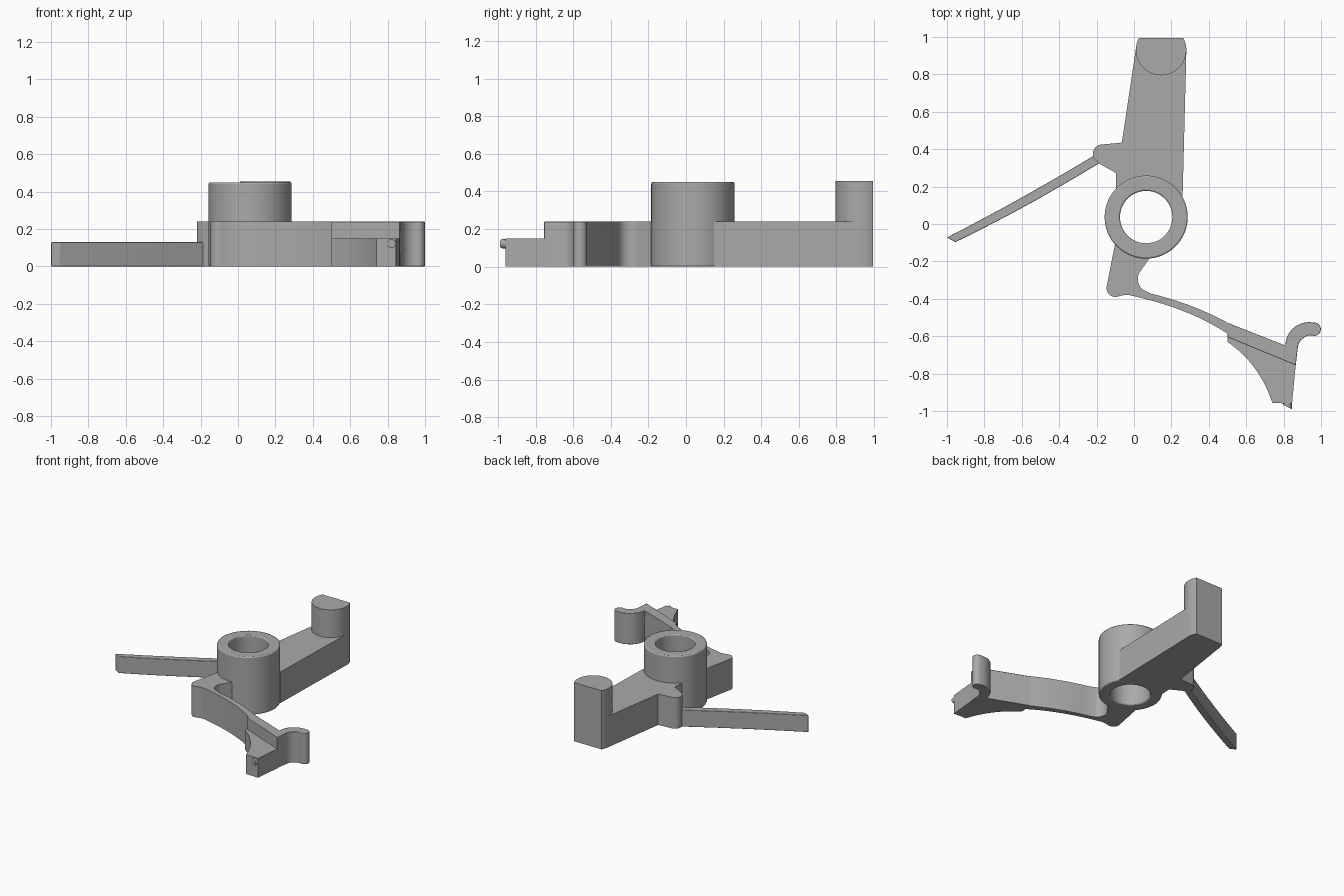
import bpy, bmesh
from math import sin, cos, radians, pi

cube = bpy.data.objects.get("Cube")
if cube:
    bpy.data.objects.remove(cube, do_unlink=True)

grey = bpy.data.materials.new("plain grey")
grey.use_nodes = True
colour = (0.4, 0.4, 0.4, 1)
grey.diffuse_color = colour
grey.node_tree.nodes["Principled BSDF"].inputs["Base Color"].default_value = colour

HUB = (0.065, 0.037)
BODY_TOP = 0.24


def arc(centre, r, start, end, steps=16):
    """Points on an arc, angles in degrees."""
    out = []
    for i in range(steps + 1):
        a = radians(start + (end - start) * i / steps)
        out.append((centre[0] + r * cos(a), centre[1] + r * sin(a)))
    return out


def curve(p, q, s, steps=10):
    """Gently bent edge from p through q to s."""
    out = []
    for i in range(steps + 1):
        t = i / steps
        a, b, c = (1 - t) * (1 - 2 * t), 4 * t * (1 - t), t * (2 * t - 1)
        out.append(tuple(a * p[k] + b * q[k] + c * s[k] for k in (0, 1)))
    return out


def finish(name, bm, bevel):
    bmesh.ops.recalc_face_normals(bm, faces=bm.faces)
    mesh = bpy.data.meshes.new(name)
    bm.to_mesh(mesh)
    bm.free()
    mesh.materials.append(grey)
    obj = bpy.data.objects.new(name, mesh)
    bpy.context.collection.objects.link(obj)
    bpy.ops.object.select_all(action="DESELECT")
    obj.select_set(True)
    bpy.context.view_layer.objects.active = obj
    bpy.ops.object.shade_smooth_by_angle(angle=radians(30))
    if bevel:
        mod = obj.modifiers.new("edge", "BEVEL")
        mod.width, mod.segments = bevel, 2
        mod.limit_method, mod.angle_limit = "ANGLE", radians(50)
    return obj


def extrude(name, outline, z0, z1, bevel=0):
    """Upright slab with the given plan outline."""
    bm = bmesh.new()
    face = bm.faces.new([bm.verts.new((x, y, z0)) for x, y in outline])
    top = bmesh.ops.extrude_face_region(bm, geom=[face])["geom"]
    verts = [v for v in top if isinstance(v, bmesh.types.BMVert)]
    bmesh.ops.translate(bm, verts=verts, vec=(0, 0, z1 - z0))
    return finish(name, bm, bevel)


# Hub: lathed tube with a through hole
bm = bmesh.new()
sides = 72
profile = [(0.14, 0), (0.222, 0), (0.222, 0.45), (0.14, 0.45)]
rings = [[bm.verts.new((HUB[0] + r * cos(2 * pi * i / sides),
                        HUB[1] + r * sin(2 * pi * i / sides), z))
          for i in range(sides)] for r, z in profile]
for k in range(4):
    a, b = rings[k], rings[(k + 1) % 4]
    for i in range(sides):
        j = (i + 1) % sides
        bm.faces.new((a[i], a[j], b[j], b[i]))
finish("hub", bm, 0.008)

# Thick lever arm, with the bracket that carries the spring
PEG = (0.145, 0.93)
arm = arc(HUB, 0.18, 135, 35)
arm += [(0.26, 0.15)]
arm += arc(PEG, 0.135, 0, 28.8, 6) + arc(PEG, 0.135, 151.2, 176, 6)
arm += [(-0.065, 0.435)]
arm += arc((-0.17, 0.375), 0.05, 95, 215, 12)
arm += [(-0.185, 0.322), (-0.095, 0.272), (-0.097, 0.19)]
extrude("lever_arm", arm, 0, BODY_TOP)

# Peg with a flat back, standing on the end of the arm
extrude("peg", arc(PEG, 0.135, 151.2, 388.8, 40), BODY_TOP, 0.455)

# Thin low spring
spring = curve((-0.19, 0.38), (-0.60, 0.142), (-1.0, -0.072))
spring += curve((-0.955, -0.097), (-0.57, 0.102), (-0.17, 0.335))
extrude("spring", spring, 0, 0.13, 0.003)

# Foot below the hub flowing into the flexible arm
flex = arc(HUB, 0.18, 222, 272)
flex += [(0.08, -0.187)]
flex += arc((0.09, -0.295), 0.07, 140, 255)
flex += curve((0.09, -0.372), (0.31, -0.440), (0.51, -0.533))
flex += curve((0.51, -0.593), (0.27, -0.468), (-0.03, -0.379))
flex += [(-0.06, -0.381)]
flex += arc((-0.10, -0.343), 0.047, 280, 170, 10)
flex += [(-0.102, -0.11)]
extrude("flexible_arm", flex, 0, BODY_TOP)

# Raised bar and hook at the end of the flexible arm
hook = [(0.50, -0.605), (0.505, -0.53), (0.81, -0.65)]
hook += arc((0.935, -0.65), 0.125, 172, 88)
hook += arc((0.963, -0.562), 0.036, 75, -90, 12)
hook += arc((0.95, -0.67), 0.075, 90, 172, 12)
hook += [(0.865, -0.755)]
extrude("hook", hook, 0, BODY_TOP, 0.003)

# Lower fin with a hollow curved edge
fin = [(0.50, -0.60), (0.865, -0.75), (0.845, -0.96), (0.74, -0.957)]
fin += curve((0.74, -0.957), (0.645, -0.77), (0.50, -0.63))[1:]
extrude("fin", fin, 0, 0.15)

# Small pin on the tip of the fin, its end cut at a slant
bm = bmesh.new()
back, front = [], []
for i in range(20):
    a = 2 * pi * i / 20
    x, z = 0.82 + 0.024 * cos(a), 0.122 + 0.024 * sin(a)
    back.append(bm.verts.new((x, -0.94, z)))
    front.append(bm.verts.new((x, -0.978 - 0.5 * (x - 0.82), z)))
bm.faces.new(back)
bm.faces.new(front)
for i in range(20):
    j = (i + 1) % 20
    bm.faces.new((back[i], back[j], front[j], front[i]))
finish("pin", bm, 0)
